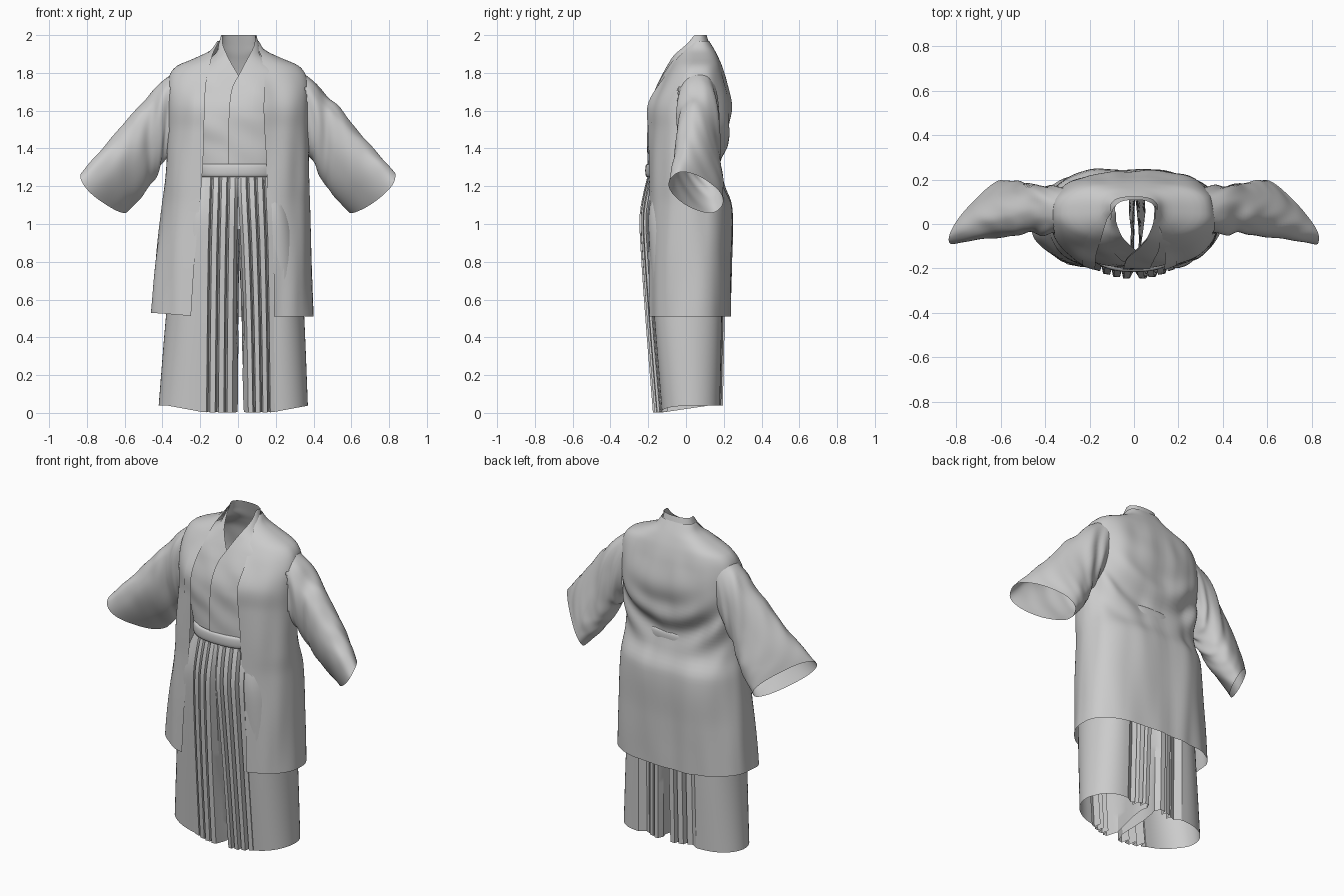
import bpy, bmesh
from math import sin, cos, asin, pi, exp, radians
from mathutils import Vector, noise

if "Cube" in bpy.data.objects:
    bpy.data.objects.remove(bpy.data.objects["Cube"])


def spow(v, p):
    return abs(v) ** p * (1 if v >= 0 else -1)


def clamp(v):
    return max(0, min(1, v))


def sample(keys, t):
    """Smooth interpolation of a table whose first column is the parameter."""
    n = len(keys)
    i = max(0, min(n - 2, sum(k[0] <= t for k in keys) - 1))
    k0, k1, k2, k3 = [keys[max(0, min(n - 1, j))] for j in (i - 1, i, i + 1, i + 2)]
    h = k2[0] - k1[0]
    u = (t - k1[0]) / h
    out = []
    for a, b, c, d in zip(k0[1:], k1[1:], k2[1:], k3[1:]):
        m1, m2 = (c - a) / (k2[0] - k0[0]) * h, (d - b) / (k3[0] - k1[0]) * h
        out.append((2*u**3 - 3*u*u + 1) * b + (u**3 - 2*u*u + u) * m1
                   + (3*u*u - 2*u**3) * c + (u**3 - u*u) * m2)
    return out


def grid(name, rows, closed=False, skip=None, angle=45):
    """Cloth surface through rows of points."""
    bm = bmesh.new()
    vs = [[bm.verts.new(p) for p in r] for r in rows]
    m = len(rows[0])
    for a, b in zip(vs, vs[1:]):
        for j in range(m if closed else m - 1):
            q = (a[j], a[(j + 1) % m], b[(j + 1) % m], b[j])
            mid = sum((v.co for v in q), Vector()) / 4
            if not (skip and skip(mid, j)):
                bm.faces.new(q)
    bmesh.ops.recalc_face_normals(bm, faces=bm.faces)
    me = bpy.data.meshes.new(name)
    bm.to_mesh(me)
    bm.free()
    ob = bpy.data.objects.new(name, me)
    bpy.context.collection.objects.link(ob)
    bpy.ops.object.select_all(action='DESELECT')
    ob.select_set(True)
    bpy.context.view_layer.objects.active = ob
    bpy.ops.object.shade_smooth_by_angle(angle=radians(angle))


def wrap_point(keys, z, s, n, off=0, lay=0):
    """Point on a body wrap: s runs from the +x front edge round the back to the -x edge.
    n holds the squareness of the front and of the back."""
    cx, w, yf, yb, xl, xr = sample(keys, z)

    def ang(x):
        r = max(-.97, min(.97, (x - cx) / w))
        return asin(spow(r, n[0] / 2))
    a, b = ang(xr), 2 * pi + ang(xl)
    t = a + (b - a) * s
    o = off + lay * (1 - s)
    p = 2 / (n[0] if cos(t) > 0 else n[1])
    return Vector((cx + (w + o) * spow(sin(t), p),
                   (yf + yb) / 2 - ((yb - yf) / 2 + o) * spow(cos(t), p), z))


def wrap(keys, n, fold, lay=0, cols=120, count=70):
    lo, hi = keys[0][0], keys[-1][0]
    zs = [hi - (hi - lo) * (i / (count - 1)) ** 1.5 for i in range(count)]
    return [[fold(wrap_point(keys, z, j / (cols - 1), n, 0, lay)) for j in range(cols)] for z in zs]


def band(name, keys, width, n, off, fold, lay=0, left=False, lo=None):
    """Strip of cloth that follows one front edge."""
    lo, hi = lo or keys[0][0], keys[-1][0]
    rows = []
    for i in range(60):
        z = hi - (hi - lo) * (i / 59) ** 1.4
        _, w, yf, yb, _, _ = sample(keys, z)
        s1 = min(.5, width / ((w + (yb - yf) / 2) * 3.4))
        rows.append([fold(wrap_point(keys, z, (1 - s1 * j / 6) if left else s1 * j / 6, n, off, lay))
                     for j in range(7)])
    grid(name, rows)


# Coat: z, centre x, half width, front y, back y, left edge x, right edge x
coat = [(.51, -.03, .43, -.215, .235, -.25, .19), (.8, -.025, .41, -.215, .24, -.23, .185),
        (1.1, -.015, .39, -.21, .243, -.2, .165), (1.22, -.01, .382, -.208, .195, -.19, .155),
        (1.35, -.005, .375, -.208, .19, -.18, .15), (1.5, 0, .37, -.21, .228, -.175, .14),
        (1.63, 0, .37, -.21, .24, -.17, .135), (1.76, 0, .365, -.135, .212, -.165, .14),
        (1.835, 0, .325, -.085, .19, -.15, .13), (1.88, 0, .225, -.058, .172, -.14, .125),
        (1.92, 0, .145, -.03, .152, -.125, .11), (1.97, 0, .105, .02, .122, -.1, .097)]
COAT_N = (2.2, 2.7)


def coat_fold(p):
    q = p.copy()
    r = noise.noise(Vector((p.x * 9, p.y * 9, p.z * 1.6))) * .014 * clamp((1.9 - p.z) / .15)
    q += Vector((p.x, p.y * 1.5, 0)).normalized() * r
    if p.y > .05:   # swag sagging over the waist at the back
        back = clamp((p.y - .05) / .1)
        q.y += .017 * sin(27 * (p.z - 1.36 - 2 * p.x * p.x)) * exp(-((p.z - 1.4) / .14) ** 2) * back
    q.z += .08 * max(0, -p.x - .2) * clamp(1 - (p.z - .5) * 2)
    return q


grid("coat_body", wrap(coat, COAT_N, coat_fold),
     skip=lambda c, j: abs(c.x) > .32 and 1.48 < c.z < 1.72 and abs(c.y - .04) < .08)
for left in (False, True):
    band("coat_lapel_" + ("left" if left else "right"), coat, .065, COAT_N, .003, coat_fold, left=left)

# Coat sleeves: position along arm, upper edge point, lower edge point, half thickness
sleeve = [(0, .27, .05, 1.85, .33, .06, 1.43, .11), (.25, .43, .05, 1.725, .375, .08, 1.37, .11),
          (.5, .56, .01, 1.57, .435, .125, 1.27, .1), (.75, .7, -.03, 1.4, .5, .16, 1.175, .095),
          (1, .835, -.075, 1.25, .585, .18, 1.085, .075)]
for side, label in ((1, "right"), (-1, "left")):
    rows = []
    for i in range(45):
        t = i / 44
        ux, uy, uz, lx, ly, lz, d = sample(sleeve, t)
        up, lowp = Vector((ux, uy, uz)), Vector((lx, ly, lz))
        mid, a = (up + lowp) / 2, (up - lowp) / 2
        b = Vector((.7, -.05, -.7)).cross(a).normalized() * d
        b += Vector((.03, 0, -.03)) * t ** 5 * (1 if b.y < 0 else -1)
        row = []
        for j in range(64):
            f = 2 * pi * j / 64
            dr = a * spow(cos(f), .85) + b * spow(sin(f), .85)
            wr = noise.noise(Vector((t * 7 + cos(f) * 1.5, sin(f) * 1.6 + t * 3, side * 3)))
            wr += .5 * sin(22 * t + 4 * cos(f)) * exp(-((t - .35) / .25) ** 2)
            p = mid + dr + dr.normalized() * wr * .016 * (1 - .7 * t) * min(1, t * 5)
            row.append((p.x * side, p.y, p.z))
        rows.append(row)
    grid("coat_sleeve_" + label, rows, closed=True, angle=60)

# Inner robe, crossing over at the chest with a standing collar
robe = [(1.2, 0, .22, -.19, .16, .1, -.05), (1.4, 0, .27, -.19, .16, .1, -.05),
        (1.6, 0, .32, -.185, .2, .09, -.045), (1.72, 0, .32, -.145, .185, .045, -.03),
        (1.8, 0, .28, -.107, .17, -.005, .01), (1.86, 0, .18, -.075, .15, -.04, .04),
        (1.9, 0, .12, -.053, .135, -.06, .06), (1.95, 0, .1, -.01, .12, -.08, .08),
        (2.0, 0, .085, .025, .105, -.082, .082)]
ROBE_N = (2.4, 2.4)


def robe_fold(p):
    q = p.copy()
    q.y += noise.noise(Vector((p.x * 7 + p.z * 4, 2, p.z * 7))) * .01 * clamp((1.85 - p.z) * 6)
    return q


grid("robe_body", wrap(robe, ROBE_N, robe_fold, lay=.008))
band("robe_collar_right", robe, .07, ROBE_N, .005, robe_fold, lay=.008)
band("robe_collar_left", robe, .07, ROBE_N, .003, robe_fold, lay=.008, left=True, lo=1.66)

# Belt
turn = [2 * pi * j / 64 for j in range(64)]
rows = []
for k in range(9):
    f = -pi / 2 + pi * k / 8
    o = .016 * max(0, cos(f)) ** .5
    rows.append([(.225 * spow(sin(t), .8) + o * sin(t), -.015 - (.185 + o) * spow(cos(t), .8),
                  1.283 + .035 * sin(f)) for t in turn])
grid("belt", rows, closed=True, angle=60)

# Pleated trousers: z, outer x, pleat start x, inner x, front y, back y, pleat depth
legs = [(0, .37, .195, .04, -.178, .2, .055), (.5, .35, .19, .03, -.218, .21, .05),
        (.9, .325, .185, .014, -.245, .213, .042), (1.05, .3, .18, .006, -.248, .212, .035),
        (1.18, .25, .175, 0, -.225, .175, .02), (1.27, .21, .17, 0, -.2, .155, .008)]
ARC = 25


def pleats(count, px, xi, y, inward, amp):
    """Flat faces separated by deep grooves, running from px in to xi."""
    pts, p = [], (px - xi) / count
    for k in range(count):
        for du, dy in ((0, 0), (.62, .12), (.8 if k < count - 1 else 1, 1)):
            x = px - (k + du) * p
            blend = max(0, (x - xi) / (px - xi)) ** 2
            pts.append((x, y + inward * (amp * dy + .045 * blend)))
    return pts


for side, label in ((1, "right"), (-1, "left")):
    rows = []
    for i in range(30):
        z = 1.27 * i / 29
        w, px, xi, yf, yb, amp = sample(legs, z)
        if side < 0:
            w, xi = w + .05 * (1 - z / 1.27), xi * .3
        f0, b0 = yf + .05, yb - .02
        ring = []
        for j in range(ARC):
            f = -pi / 2 + pi * j / (ARC - 1)
            ring.append((px + (w - px) * max(0, cos(f)) ** .85,
                         (f0 + b0) / 2 + (b0 - f0) / 2 * sin(f)))
        ring += pleats(3, px * .8, xi, yb, -1, amp * .7)
        first = len(ring) - 1
        ring += [(xi + .012 * sin(5 * z + k), yb + (yf - yb) * k / 5) for k in range(1, 5)]
        last = len(ring)
        ring += pleats(4, px, xi, yf, 1, amp)[::-1]
        row = []
        for x, y in ring:
            lift = .003 + .037 * clamp(max((x - .18) / .2, (y + .12) / .25))
            row.append((x * side, y, z + lift * (1 - z / 1.27)))
        rows.append(row)
    grid("trouser_leg_" + label, rows, closed=True, angle=30,
         skip=lambda c, j: c.z > .95 and first <= j < last)
